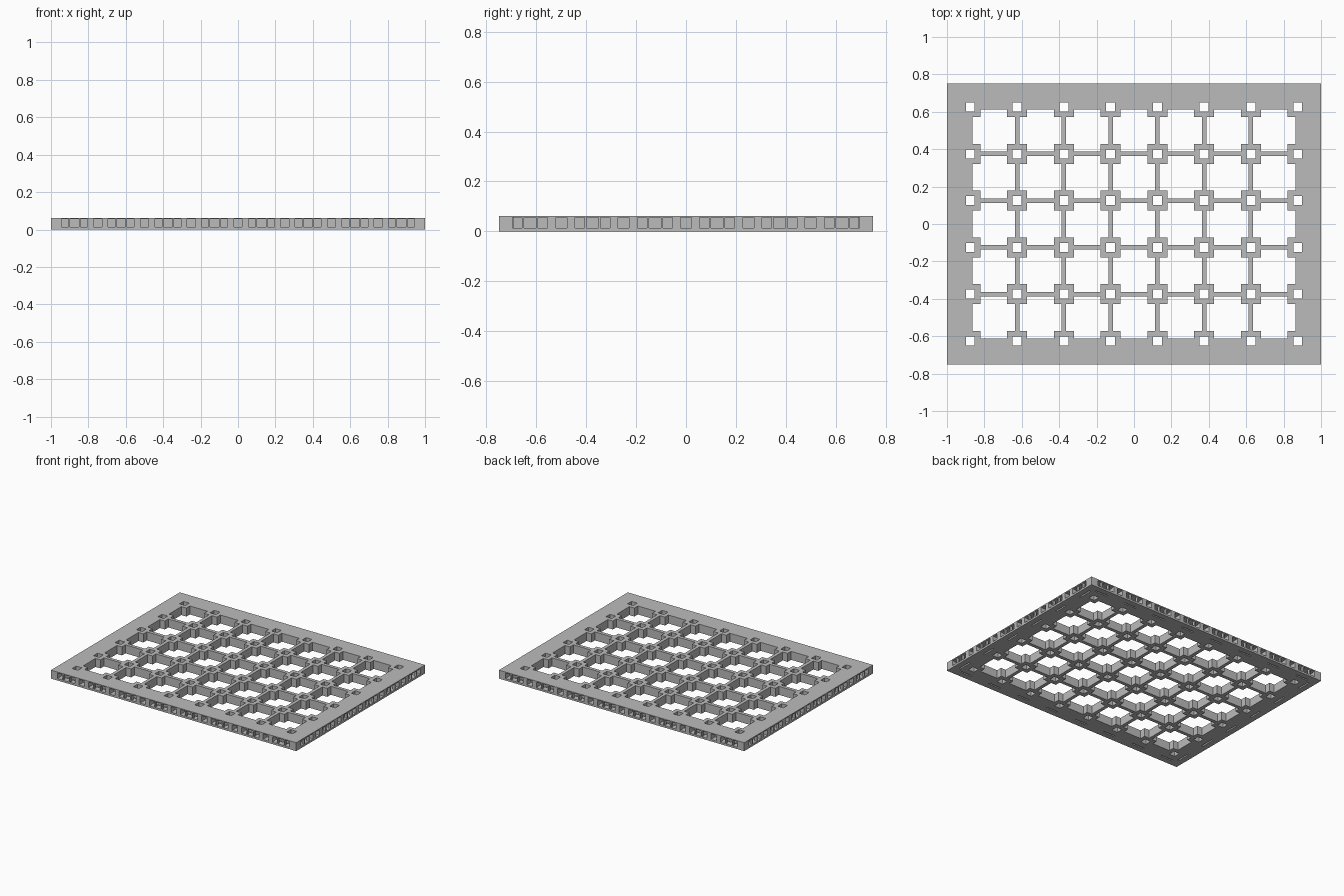
import bpy
import bmesh
from mathutils import Matrix, Vector

PITCH = 0.25
HALF = Vector((1.0, 0.75))
HEIGHT = 0.0625
POST = 0.053      # half width of a post
BAR = 0.0125      # half width of a bar
SLOT_Z = (0.014, 0.055)

if "Cube" in bpy.data.objects:
    bpy.data.objects.remove(bpy.data.objects["Cube"])


def centres(count):
    return [(i - (count - 1) / 2) * PITCH for i in range(count)]


def box(bm, x, y, z, turn=Matrix()):
    """Add a box from (low, high) ranges, optionally moved by a matrix."""
    size = Matrix.Diagonal((x[1] - x[0], y[1] - y[0], z[1] - z[0], 1))
    mid = Matrix.Translation((sum(x) / 2, sum(y) / 2, sum(z) / 2))
    bmesh.ops.create_cube(bm, size=1, matrix=turn @ mid @ size)


def span(c, half):
    return (c - half, c + half)


def make(name, bm):
    mesh = bpy.data.meshes.new(name)
    bm.to_mesh(mesh)
    bm.free()
    obj = bpy.data.objects.new(name, mesh)
    bpy.context.collection.objects.link(obj)
    return obj


# Solid plate
bm = bmesh.new()
box(bm, (-HALF.x, HALF.x), (-HALF.y, HALF.y), (0, HEIGHT))
plate = make("grid_base", bm)
grey = bpy.data.materials.new("light grey")
grey.use_nodes = True
colour = (0.5, 0.5, 0.5, 1)
grey.diffuse_color = colour
grey.node_tree.nodes["Principled BSDF"].inputs["Base Color"].default_value = colour
plate.data.materials.append(grey)

through = (-0.1, 0.2)
cuts = bmesh.new()

# Cross-shaped openings that leave bars and posts
long_half, short_half = PITCH / 2 - BAR, PITCH / 2 - POST
for x in centres(7):
    for y in centres(5):
        box(cuts, span(x, long_half), span(y, short_half), through)
        box(cuts, span(x, short_half), span(y, long_half), (-0.11, 0.21))

# Square hole through every post
for x in centres(8):
    for y in centres(6):
        box(cuts, span(x, 0.0235), span(y, 0.0235), through)

# Connector slots along the four edges; local y = 0 is the outer face
for quarter in range(4):
    along_x = quarter % 2 == 0
    count, reach = (8, HALF.y) if along_x else (6, HALF.x)
    turn = Matrix.Rotation(quarter * 1.5707963, 4, 'Z') @ Matrix.Translation((0, -reach, 0))
    for c in centres(count):
        # Wide inner chamber behind a mouth divided by two thin pillars
        box(cuts, span(c, 0.074), (0.02, 0.056), SLOT_Z, turn)
        box(cuts, span(c, 0.024), (-0.02, 0.03), SLOT_Z, turn)
        for side in (-1, 1):
            box(cuts, span(c + side * 0.051, 0.019), (-0.02, 0.03), SLOT_Z, turn)
        # Slit in the underside
        box(cuts, span(c, 0.05), (0.043, 0.054), (-0.02, 0.03), turn)
    # Plain square sockets between the connectors
    for c in centres(count - 1):
        box(cuts, span(c, 0.022), (-0.02, 0.05), SLOT_Z, turn)

cutter = make("opening_cutter", cuts)
cutter.hide_render = True

cut = plate.modifiers.new("openings", 'BOOLEAN')
cut.object = cutter
cut.operation = 'DIFFERENCE'
cut.solver = 'EXACT'
cut.use_self = True

# Apply the cut and drop the helper
bpy.context.view_layer.objects.active = plate
plate.select_set(True)
bpy.ops.object.modifier_apply(modifier=cut.name)
bpy.data.objects.remove(cutter)
